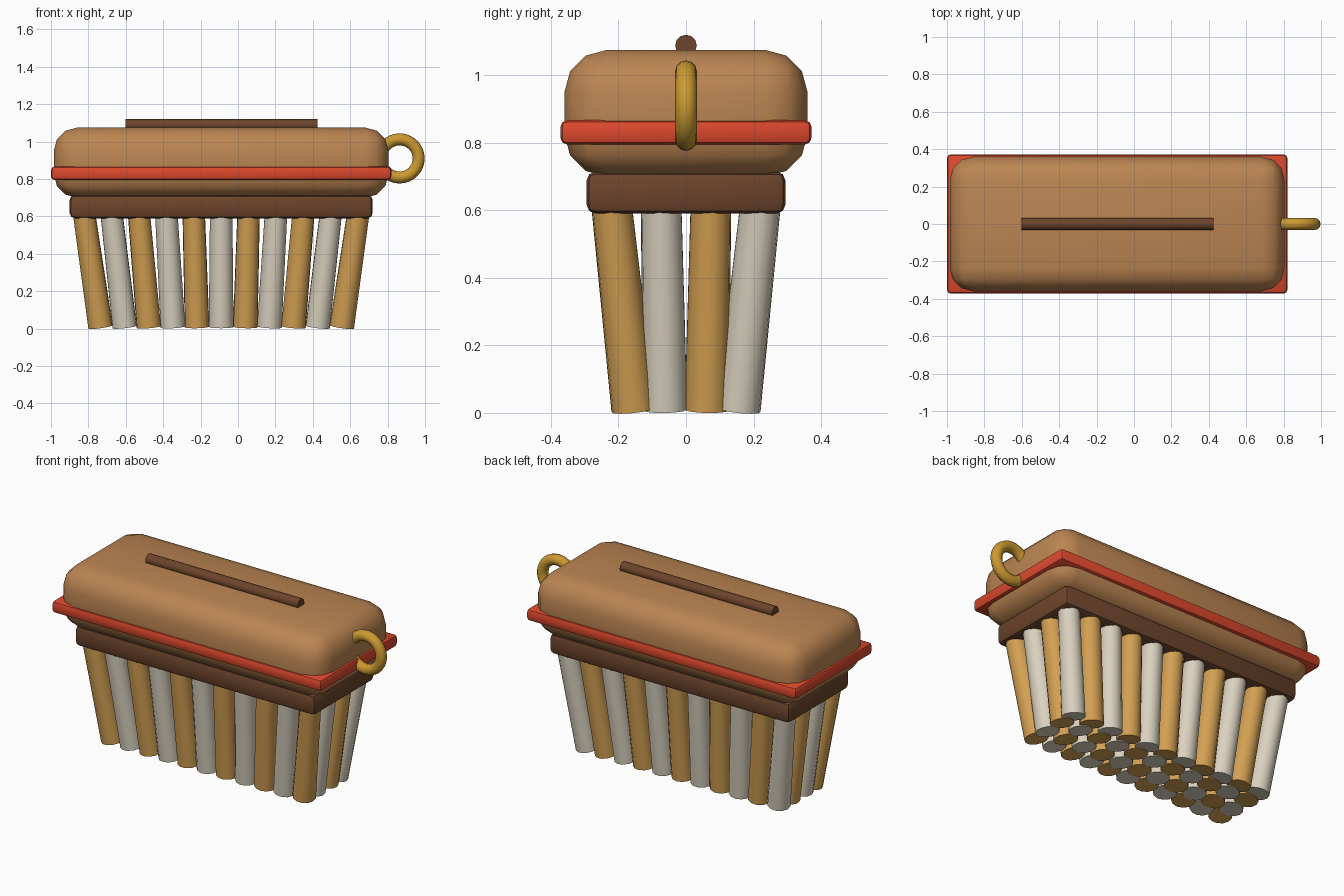
import bpy
from math import radians
from mathutils import Vector

if "Cube" in bpy.data.objects:
    bpy.data.objects.remove(bpy.data.objects["Cube"])


def material(name, rgb):
    m = bpy.data.materials.new(name)
    m.use_nodes = True
    m.diffuse_color = (*rgb, 1)
    m.node_tree.nodes["Principled BSDF"].inputs["Base Color"].default_value = (*rgb, 1)
    return m


wood = material("tan wood", (0.50, 0.235, 0.085))
dark = material("dark brown", (0.15, 0.058, 0.024))
red = material("red band", (0.72, 0.065, 0.026))
gold = material("golden bristle", (0.65, 0.35, 0.085))
cream = material("cream bristle", (0.70, 0.64, 0.52))
brass = material("brass", (0.60, 0.32, 0.03))


def finish(name, mat):
    ob = bpy.context.object
    ob.name = name
    ob.data.materials.append(mat)
    bpy.ops.object.shade_smooth_by_angle(angle=radians(40))
    return ob


def rounded_box(name, mat, length, width, bottom, top, radius, segments):
    bpy.ops.mesh.primitive_cube_add(size=1, location=(MID, 0, (bottom + top) / 2))
    bpy.context.object.scale = (length, width, top - bottom)
    bpy.ops.object.transform_apply(location=False, rotation=False, scale=True)
    bevel = bpy.context.object.modifiers.new("rounding", 'BEVEL')
    bevel.width, bevel.segments = radius, segments
    bpy.ops.object.modifier_apply(modifier=bevel.name)
    return finish(name, mat)


def rod(name, mat, start, end, r1, r2, sides):
    start, end = Vector(start), Vector(end)
    axis = end - start
    bpy.ops.mesh.primitive_cone_add(
        vertices=sides, radius1=r1, radius2=r2, depth=axis.length,
        location=(start + end) / 2,
        rotation=axis.to_track_quat('Z', 'Y').to_euler())
    return finish(name, mat)


MID = -0.09  # body centre; the ring sticks out on one side

# Brush block, band and bristle holder
rounded_box("body", wood, 1.79, 0.72, 0.70, 1.075, 0.125, 3)
rounded_box("band", red, 1.82, 0.744, 0.795, 0.867, 0.02, 2)
rounded_box("bristle_holder", dark, 1.62, 0.59, 0.59, 0.715, 0.028, 2)

# Grip ridge along the top
rod("top_ridge", dark, (-0.602, 0, 1.088), (0.425, 0, 1.088), 0.032, 0.032, 12)

# Hanging ring on the end
bpy.ops.mesh.primitive_torus_add(
    major_radius=0.102, minor_radius=0.032, major_segments=32, minor_segments=12,
    location=(0.864, 0, 0.91), rotation=(radians(90), 0, 0))
finish("hanging_ring", brass)

# Bristle tufts in a two-colour checkerboard, leaning inward at the tips
ROWS = [(-0.155, -0.222), (-0.062, -0.074), (0.062, 0.074), (0.155, 0.222)]
for i in range(11):
    for j, (y_tip, y_root) in enumerate(ROWS):
        k = i - 5
        rod(f"bristle_{i}_{j}", cream if (i + j) % 2 else gold,
            (MID + 0.129 * k, y_tip, 0.009), (MID + 0.147 * k, y_root, 0.63),
            0.066, 0.06, 12)
